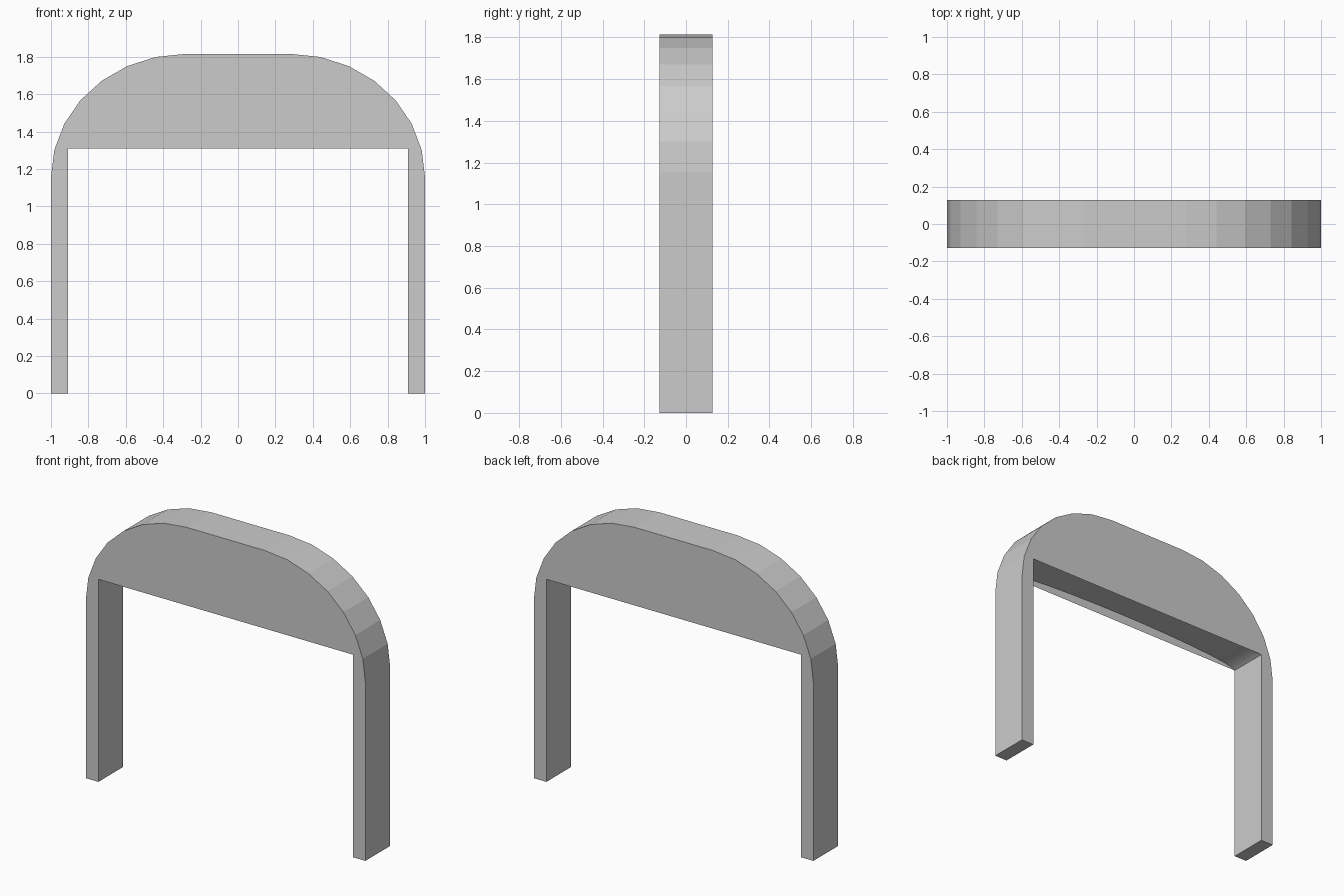
import bpy, bmesh
from math import sin, cos, pi

if "Cube" in bpy.data.objects:
    bpy.data.objects.remove(bpy.data.objects["Cube"])

HALF_DEPTH = 0.127
INNER_X, LINTEL_Z = 0.91, 1.31
CORNER_X, SPRING_Z, RX, RZ = 0.28, 1.155, 0.72, 0.66
SEGS = 7


def make_object(name, bm):
    mesh = bpy.data.meshes.new(name)
    bm.to_mesh(mesh)
    bm.free()
    obj = bpy.data.objects.new(name, mesh)
    bpy.context.collection.objects.link(obj)
    return obj


def two_rows(bm, profile):
    return [[bm.verts.new((x, y, z)) for x, z in profile]
            for y in (-HALF_DEPTH, HALF_DEPTH)]


# Arch frame: right half outline from inner lintel corner to the crown, then mirrored
half = [(INNER_X, LINTEL_Z), (INNER_X, 0), (1, 0)]
half += [(CORNER_X + RX * cos(a), SPRING_Z + RZ * sin(a))
         for a in (i * pi / 2 / SEGS for i in range(SEGS + 1))]
outline = half + [(-x, z) for x, z in reversed(half)]

bm = bmesh.new()
front, back = two_rows(bm, outline)
bm.faces.new(front)
bm.faces.new(back[::-1])
for i in range(len(outline) - 1):  # the lintel underside stays open
    bm.faces.new((front[i], back[i], back[i + 1], front[i + 1]))
bm.normal_update()
bmesh.ops.recalc_face_normals(bm, faces=bm.faces)
make_object("arch_frame", bm)

# Shallow smooth vault closing the underside between the two face plates
N = 14
vault = [(INNER_X * cos(pi * i / N), LINTEL_Z + 0.06 * sin(pi * i / N))
         for i in range(N + 1)]
bm = bmesh.new()
front, back = two_rows(bm, vault)
for i in range(N):
    f = bm.faces.new((front[i], front[i + 1], back[i + 1], back[i]))
    f.smooth = True
bm.normal_update()
for f in bm.faces:
    if f.normal.z > 0:
        f.normal_flip()
make_object("underside_vault", bm)
